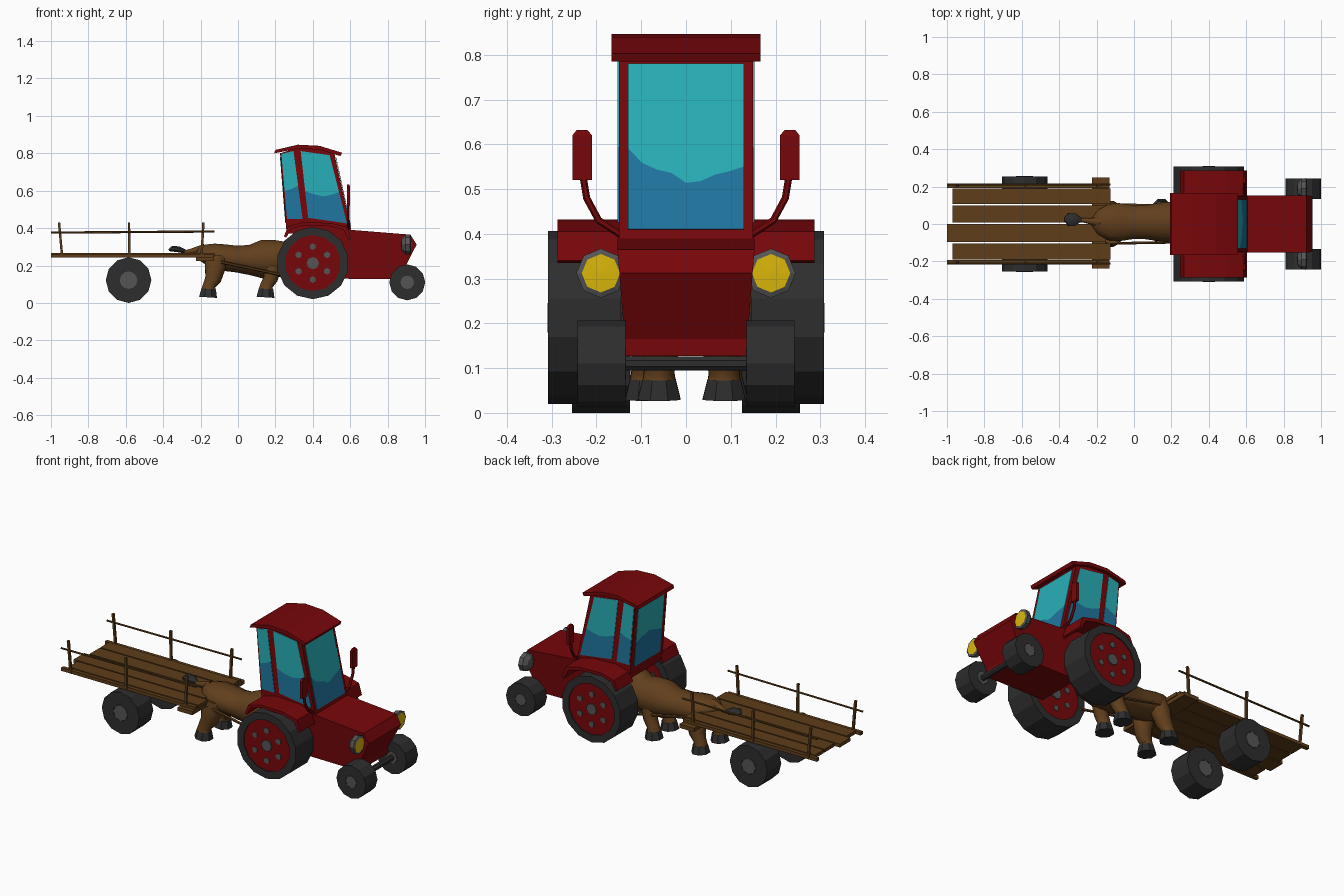
import bpy, bmesh, math
from mathutils import Vector

if "Cube" in bpy.data.objects:
    bpy.data.objects.remove(bpy.data.objects["Cube"])

def mat(name, r, g, b):
    m = bpy.data.materials.new(name)
    m.diffuse_color = (r, g, b, 1)
    m.use_nodes = True
    m.node_tree.nodes["Principled BSDF"].inputs["Base Color"].default_value = m.diffuse_color
    return m

RED = mat("dark red paint", .185, .002, .003)
TYRE = mat("black rubber", .027, .027, .027)
GREY = mat("grey metal", .09, .09, .09)
WOOD = mat("brown wood", .112, .047, .010)
COAT = mat("brown coat", .120, .050, .012)
TEAL = mat("teal glass", .022, .43, .475)
BLUE = mat("blue glass", .014, .18, .35)
YELLOW = mat("yellow lamp", .70, .47, .003)

def finish(bm, name, mats, smooth=False):
    bmesh.ops.remove_doubles(bm, verts=bm.verts, dist=1e-5)
    bmesh.ops.recalc_face_normals(bm, faces=bm.faces)
    me = bpy.data.meshes.new(name)
    bm.to_mesh(me)
    bm.free()
    for m in mats:
        me.materials.append(m)
    ob = bpy.data.objects.new(name, me)
    bpy.context.collection.objects.link(ob)
    if smooth:
        bpy.ops.object.select_all(action='DESELECT')
        ob.select_set(True)
        bpy.context.view_layer.objects.active = ob
        bpy.ops.object.shade_smooth_by_angle(angle=math.radians(50))
    return ob

def prism(name, pts, y0, y1, m):
    """Side profile (x, z) extruded along y."""
    bm = bmesh.new()
    f = bm.faces.new([bm.verts.new((x, y0, z)) for x, z in pts])
    new = bmesh.ops.extrude_face_region(bm, geom=[f])['geom']
    for v in new:
        if isinstance(v, bmesh.types.BMVert):
            v.co.y = y1
    return finish(bm, name, [m])

def box(name, x0, x1, y0, y1, z0, z1, m):
    return prism(name, [(x0, z0), (x1, z0), (x1, z1), (x0, z1)], y0, y1, m)

def tube(name, pts, radii, m, sides=8, ref=(0, 1, 0), smooth=False):
    """Loft along a path; a radius is a number or (across, up)."""
    bm = bmesh.new()
    P = [Vector(p) for p in pts]
    rings = []
    for i, p in enumerate(P):
        t = (P[min(i + 1, len(P) - 1)] - P[max(i - 1, 0)]).normalized()
        b = t.cross(Vector(ref)).normalized()
        a = b.cross(t)
        r = radii[i] if isinstance(radii, list) else radii
        ra, rb = r if isinstance(r, tuple) else (r, r)
        angs = [2 * math.pi * (k + .5) / sides for k in range(sides)]
        rings.append([bm.verts.new(p + a * ra * math.cos(w) + b * rb * math.sin(w)) for w in angs])
    for A, B in zip(rings, rings[1:]):
        for k in range(sides):
            bm.faces.new((A[k], A[k - 1], B[k - 1], B[k]))
    bm.faces.new(rings[0])
    bm.faces.new(rings[-1])
    return finish(bm, name, [m], smooth)

def lathe(name, profile, centre, sides, mats, segs, axis='y', sign=1):
    """Profile of (radius, along) spun about an axis; segs = material of each band."""
    bm = bmesh.new()
    rings = []
    for r, h in profile:
        ring = []
        for k in range(sides):
            w = 2 * math.pi * k / sides
            c, s = r * math.cos(w), r * math.sin(w)
            o = (s, h * sign, c) if axis == 'y' else (h, s, c)
            ring.append(bm.verts.new(Vector(centre) + Vector(o)))
        rings.append(ring)
    for j, (A, B) in enumerate(zip(rings, rings[1:])):
        for k in range(sides):
            f = bm.faces.new((A[k], A[k - 1], B[k - 1], B[k]))
            f.material_index = segs[j]
    return finish(bm, name, mats)

def wheel(name, x, z, r, y0, y1, rim, hub, sides, s, rim_mat):
    w, c = (y1 - y0) / 2, (x, s * (y0 + y1) / 2, z)
    prof = [(0, -w + .006), (rim, -w + .006), (rim, -w), (r, -w), (r, w), (rim, w), (rim, w - .006), (0, w - .006)]
    lathe(name, prof, c, sides, [TYRE, rim_mat], [1, 0, 0, 0, 0, 0, 1])
    if hub:
        lathe(name + "_hub", [(0, -w - .001), (hub, -w - .001), (hub, w + .001), (0, w + .001)], c, 8, [GREY], [0] * 3)

def window(name, bl, br, tr, tl, water, out):
    """Glass plate split by a wavy line at the given height fractions."""
    bm = bmesh.new()
    bl, br, tr, tl = [Vector(p) + Vector(out) for p in (bl, br, tr, tl)]
    cols = []
    for i, f in enumerate(water):
        u = i / (len(water) - 1)
        a, b = bl.lerp(br, u), tl.lerp(tr, u)
        cols.append([bm.verts.new(p) for p in (a, a.lerp(b, f), b)])
    for A, B in zip(cols, cols[1:]):
        for j in (0, 1):
            bm.faces.new((A[j], B[j], B[j + 1], A[j + 1])).material_index = j
    ob = finish(bm, name, [BLUE, TEAL])
    mod = ob.modifiers.new("thickness", 'SOLIDIFY')
    mod.thickness, mod.offset = .003, 0

# Tractor hood: narrower towards the bottom
hood = prism("hood", [(.5, .13), (.88, .127), (.88, .165), (.955, .312), (.922, .365), (.61, .39), (.5, .39)], -1, 1, RED)
for v in hood.data.vertices:
    v.co.y *= .135 + .018 * min(1, max(0, (v.co.z - .135) / .23))

# Cab and bent roof
prism("cab", [(.26, .37), (.61, .37), (.515, .80), (.435, .825), (.32, .83), (.225, .80)], -.15, .15, RED)
prism("roof", [(.193, .80), (.2, .818), (.32, .846), (.435, .84), (.556, .803), (.548, .785),
               (.435, .82), (.32, .825)], -.167, .167, RED)
for s, side in ((-1, "right"), (1, "left")):
    y, o = s * .15, (0, s * .001, 0)
    window("rear_side_window_" + side, (.262, y, .45), (.345, y, .45), (.297, y, .812), (.232, y, .797),
           [.43, .45, .49], o)
    window("door_window_" + side, (.375, y, .455), (.583, y, .425), (.49, y, .79), (.335, y, .812),
           [.4, .37, .36, .4, .46], o)
window("windscreen", (.601, -.13, .41), (.601, .13, .41), (.5215, .13, .78), (.5215, -.13, .78),
       [.49, .4, .36, .34, .28, .29, .33, .35, .38], (.002, 0, 0))
window("rear_window", (.256, -.12, .43), (.256, .12, .43), (.228, .12, .78), (.228, -.12, .78),
       [.4, .45, .5, .46, .42], (-.002, 0, 0))

for s, side in ((-1, "right"), (1, "left")):
    # Bent mudguards
    prism("mudguard_" + side, [(.245, .355), (.268, .41), (.35, .432), (.5, .427), (.585, .405), (.605, .34),
          (.592, .335), (.565, .39), (.49, .41), (.35, .415), (.285, .396), (.258, .35)], s * .14, s * .287, RED)
    # Big rear wheel with bolts on the red disc
    wheel("big_wheel_" + side, .4, .213, .193, .145, .308, .15, .033, 14, s, RED)
    for k in range(6):
        w = k * math.pi / 3
        lathe(f"wheel_bolt_{side}_{k}", [(0, -.081), (.018, -.081), (.018, .081), (0, .081)],
              (.4 + .088 * math.sin(w), s * .2265, .213 + .088 * math.cos(w)), 6, [GREY], [0] * 3)
    # Small front wheel
    wheel("front_wheel_" + side, .905, .11, .096, .135, .242, .036, .035, 12, s, GREY)
    # Headlight
    lathe("headlight_" + side, [(0, -.035), (.03, -.03), (.052, -.01), (.055, .015), (.043, .02), (0, .022)],
          (.905, s * .19, .312), 8, [GREY, YELLOW], [0, 0, 0, 0, 1], axis='x')
    # Mirror with bent stem
    tube("mirror_stem_" + side, [(.59, s * .14, .395), (.59, s * .195, .43), (.59, s * .222, .48), (.59, s * .231, .535)],
         .008, RED, 6, ref=(1, 0, 0))
    tube("mirror_" + side, [(.59, s * .232, .52), (.59, s * .232, .62), (.59, s * .232, .632)],
         [(.012, .031), (.012, .031), (.009, .017)], RED, 4, ref=(1, 0, 0))
    # Cart wheel, side beam, rail and posts
    wheel("cart_wheel_" + side, -.585, .122, .122, .125, .255, .047, .046, 12, s, GREY)
    box("cart_side_beam_" + side, -1, -.13, s * .192, s * .213, .243, .262, WOOD)
    tube("cart_rail_" + side, [(-1, s * .212, .376), (-.125, s * .212, .382)], .006, WOOD, 6)
    for i, (xb, xt) in enumerate([(-.94, -.957), (-.58, -.583), (-.195, -.185)]):
        tube(f"cart_post_{side}_{i}", [(xb, s * .208, .245), (xt, s * .208, .43)], .009, WOOD, 4)
    # Shaft from cart to horse
    tube("shaft_" + side, [(-.17, s * .105, .235), (.28, s * .096, .14)], .008, WOOD, 6)
tube("front_axle", [(.905, -.15, .11), (.905, .15, .11)], .017, TYRE, 8, ref=(1, 0, 0))

# Cart deck
for i, (y0, y1, x0) in enumerate([(.108, .19, -.97), (.008, .1, -.97), (-.097, 0, -1), (-.19, -.105, -.97)]):
    box(f"cart_plank_{i}", x0, -.125 if i in (0, 3) else -.15, y0, y1, .246, .266, WOOD)
box("cart_front_bar", -.225, -.13, -.238, .248, .224, .246, WOOD)

# Horse body, neck hidden in the tractor
body = [(-.215, .285, .03, .022), (-.19, .27, .065, .045), (-.14, .255, .095, .063), (-.08, .243, .1, .07),
        (-.01, .235, .09, .07), (.06, .23, .09, .079), (.13, .234, .1, .102), (.2, .236, .108, .1),
        (.28, .245, .1, .09), (.39, .32, .07, .095), (.47, .37, .05, .05)]
tube("horse_body", [(x, .01, z) for x, z, a, b in body], [(a * 1.05, b * 1.05) for x, z, a, b in body],
     COAT, 12, smooth=True)
# Legs and hooves
for name, x, y, k in [("hind_leg_right", -.157, -.088, 1.2), ("hind_leg_left", -.157, .09, 1.2),
                      ("front_leg_right", .15, -.06, 1.05), ("front_leg_left", .15, .085, 1.05)]:
    tube(name, [(x + .04, y * .7, .25), (x + .035, y * .8, .19), (x + .025, y * .92, .13), (x + .003, y, .095), (x, y, .07)],
         [(.04 * k, .05 * k), (.042 * k, .05 * k), (.038 * k, .039 * k), (.036, .036), (.04, .042)], COAT, 8, smooth=True)
    tube(name + "_hoof", [(x, y, .075), (x - .003, y, .03)], [(.04, .042), (.052, .052)], TYRE, 8)
# Tail with dark tuft
tube("tail", [(-.18, .01, .285), (-.235, .015, .28), (-.275, .02, .272), (-.305, .024, .283)],
     [.032, .017, .012, .012], COAT, 8, smooth=True)
tube("tail_tuft", [(-.285, .022, .276), (-.315, .024, .286), (-.35, .024, .29), (-.37, .024, .282)],
     [(.012, .012), (.036, .017), (.038, .017), (.014, .006)], TYRE, 8, smooth=True)
